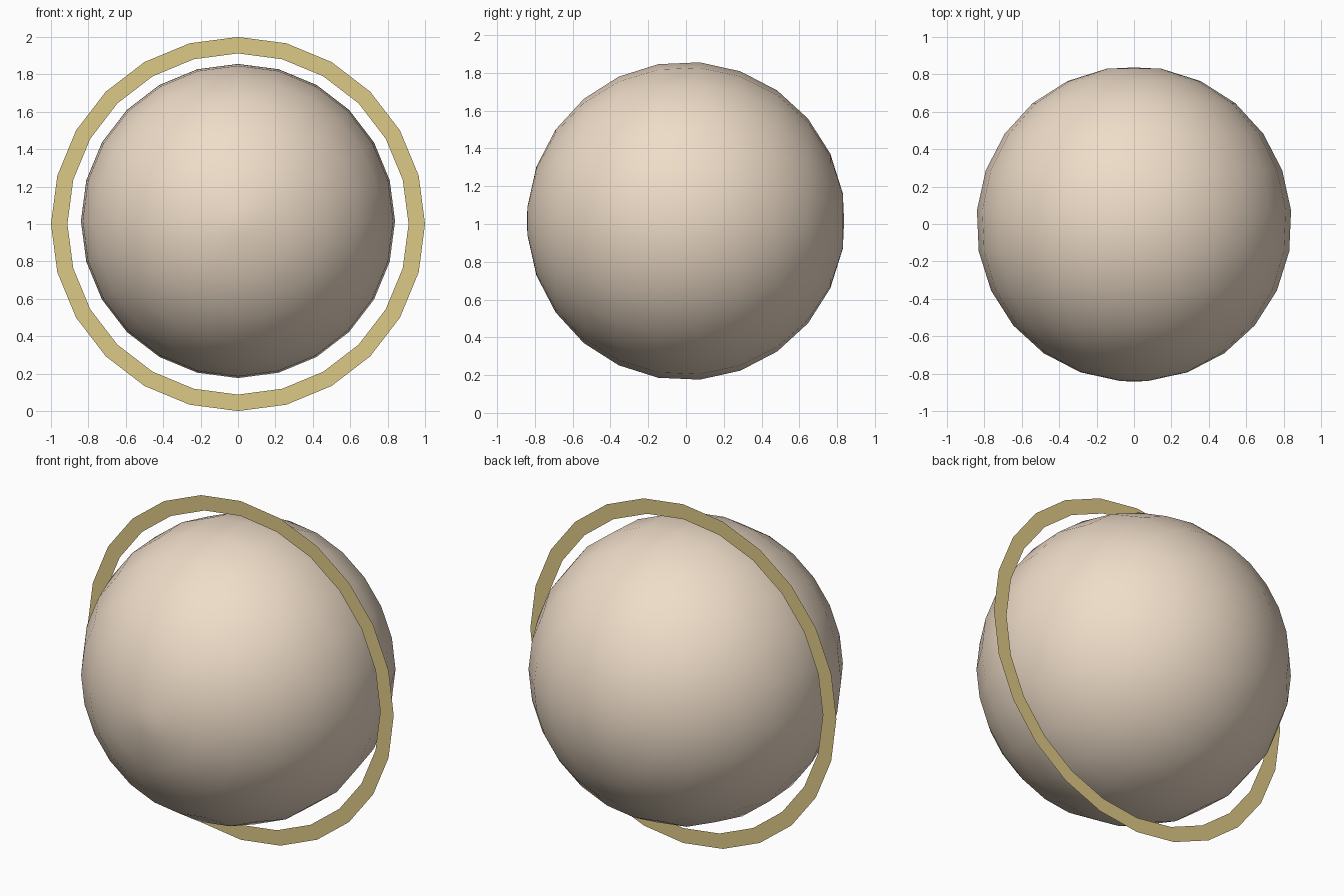
import bpy, bmesh
from math import sin, cos, radians, pi

if "Cube" in bpy.data.objects:
    bpy.data.objects.remove(bpy.data.objects["Cube"])

SIDES = 24


def make_object(name, bm, color, smooth):
    mesh = bpy.data.meshes.new(name)
    for f in bm.faces:
        f.smooth = smooth
    bm.to_mesh(mesh)
    bm.free()
    mat = bpy.data.materials.new(name + "_color")
    mat.diffuse_color = (*color, 1)
    mat.use_nodes = True
    mat.node_tree.nodes["Principled BSDF"].inputs["Base Color"].default_value = mat.diffuse_color
    mesh.materials.append(mat)
    obj = bpy.data.objects.new(name, mesh)
    bpy.context.collection.objects.link(obj)
    return obj


def add_loop(bm, radius, y, z):
    return [bm.verts.new((radius * sin(2 * pi * i / SIDES), y,
                          z + radius * cos(2 * pi * i / SIDES))) for i in range(SIDES)]


def bridge(bm, a, b):
    for i in range(SIDES):
        j = (i + 1) % SIDES
        bm.faces.new((a[i], a[j], b[j], b[i]))


# Ball: loops around the y axis, 15 degrees apart, starting 10 degrees from the back
R, Z = 0.843, 1.016
bm = bmesh.new()
loops = []
for k in range(12):
    t = radians(10 + 15 * k)
    loops.append(add_loop(bm, R * sin(t), R * cos(t), Z))
for a, b in zip(loops, loops[1:]):
    bridge(bm, a, b)
# Shallow caps closing the back and the front
for loop, y in ((loops[0], 0.837), (loops[-1], -0.842)):
    tip = bm.verts.new((0, y, Z))
    for i in range(SIDES):
        bm.faces.new((loop[i], loop[(i + 1) % SIDES], tip))
bmesh.ops.recalc_face_normals(bm, faces=bm.faces)
make_object("ball", bm, (0.86, 0.72, 0.58), True)

# Flat ring around the ball
bm = bmesh.new()
bridge(bm, add_loop(bm, 1.0, 0.025, 1.0), add_loop(bm, 0.912, 0.025, 1.0))
make_object("ring", bm, (0.72, 0.58, 0.24), False)
